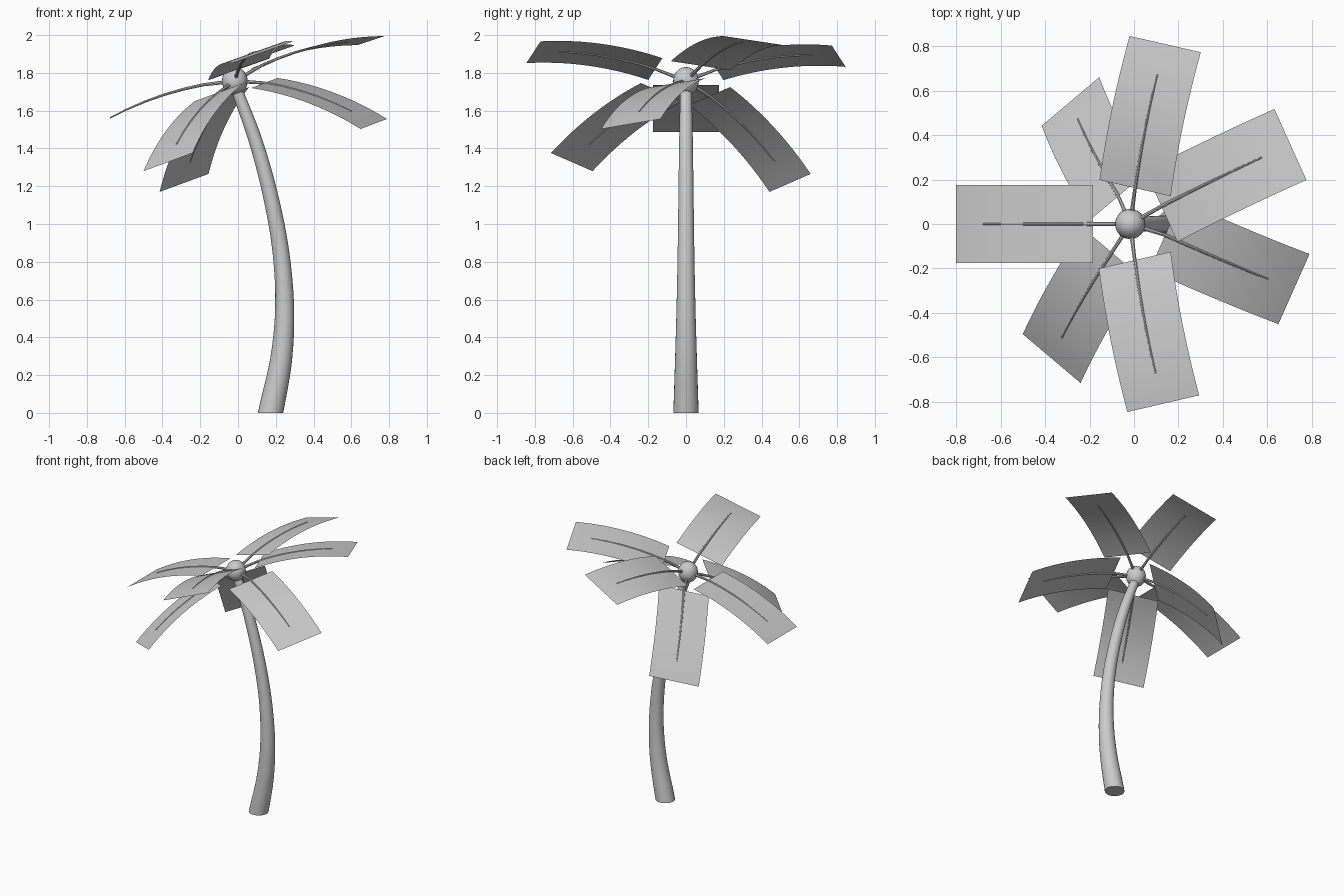
import bpy, bmesh, math
from mathutils import Vector

if "Cube" in bpy.data.objects:
    bpy.data.objects.remove(bpy.data.objects["Cube"])

grey = bpy.data.materials.new("plain_grey")
grey.diffuse_color = (0.6, 0.6, 0.6, 1)
grey.use_nodes = True
grey.node_tree.nodes["Principled BSDF"].inputs["Base Color"].default_value = grey.diffuse_color

CROWN = Vector((-0.017, 0, 1.757))


def finish(name, bm, angle=40):
    me = bpy.data.meshes.new(name)
    bm.to_mesh(me)
    bm.free()
    ob = bpy.data.objects.new(name, me)
    bpy.context.collection.objects.link(ob)
    me.materials.append(grey)
    bpy.ops.object.select_all(action='DESELECT')
    ob.select_set(True)
    bpy.context.view_layer.objects.active = ob
    bpy.ops.object.shade_smooth_by_angle(angle=math.radians(angle))
    return ob


def spline(pts, t):
    """Catmull-Rom point at t in 0..1"""
    n = len(pts) - 1
    i = min(int(t * n), n - 1)
    u = t * n - i
    p1, p2 = pts[i], pts[i + 1]
    p0 = pts[i - 1] if i else p1 * 2 - p2
    p3 = pts[i + 2] if i + 2 <= n else p2 * 2 - p1
    return 0.5 * (2 * p1 + (p2 - p0) * u + (2 * p0 - 5 * p1 + 4 * p2 - p3) * u * u
                  + (3 * p1 - p0 - 3 * p2 + p3) * u ** 3)


def tube(name, path, radii, sides, side, flat_ends=False):
    """Capped tube along path; side is a vector across the plane of the bend"""
    bm = bmesh.new()
    rings = []
    for i, (p, r) in enumerate(zip(path, radii)):
        tan = (path[min(i + 1, len(path) - 1)] - path[max(i - 1, 0)]).normalized()
        if flat_ends and i == 0:
            tan = Vector((0, 0, 1))
        b = side.normalized()
        a = b.cross(tan).normalized()
        rings.append([bm.verts.new(p + (a * math.cos(k * math.tau / sides)
                                        + b * math.sin(k * math.tau / sides)) * r)
                      for k in range(sides)])
    for lo, hi in zip(rings, rings[1:]):
        for k in range(sides):
            j = (k + 1) % sides
            bm.faces.new((lo[k], lo[j], hi[j], hi[k]))
    bm.faces.new(rings[0][::-1])
    bm.faces.new(rings[-1])
    bmesh.ops.recalc_face_normals(bm, faces=bm.faces)
    return finish(name, bm)


# trunk: bowed and tapering
knots = [Vector((x, 0, z, r)) for x, z, r in (
    (0.172, 0, 0.067), (0.228, 0.28, 0.058), (0.247, 0.56, 0.050), (0.226, 0.86, 0.044),
    (0.170, 1.16, 0.040), (0.090, 1.45, 0.036), (-0.01, 1.72, 0.030))]
samples = [spline(knots, i / 24) for i in range(25)]
tube("trunk", [s.to_3d() for s in samples], [s[3] for s in samples], 24,
     Vector((0, 1, 0)), True)

# crown knob
bm = bmesh.new()
bmesh.ops.create_uvsphere(bm, u_segments=24, v_segments=14, radius=1)
for v in bm.verts:
    v.co = Vector((v.co.x * 0.068, v.co.y * 0.068, v.co.z * 0.074)) + CROWN
finish("crown_knob", bm)

# leaves: left inner corner, left outer corner, right outer corner
LEAVES = [
    ((-0.185, -0.175, 1.737), (-0.80, -0.175, 1.488), (-0.80, 0.175, 1.488)),
    ((-0.155, 0.198, 1.762), (-0.02, 0.845, 1.832), (0.30, 0.772, 1.945)),
    ((0.051, 0.239, 1.814), (0.631, 0.517, 1.947), (0.775, 0.198, 1.995)),
    ((0.21, 0.108, 1.773), (0.789, -0.135, 1.556), (0.649, -0.45, 1.503)),
    ((0.165, -0.125, 1.878), (0.293, -0.77, 1.967), (-0.03, -0.845, 1.852)),
    ((0.03, -0.238, 1.746), (-0.24, -0.715, 1.376), (-0.50, -0.495, 1.28)),
    ((-0.20, 0.016, 1.63), (-0.415, 0.442, 1.17), (-0.156, 0.66, 1.265)),
]
SAG, SEG = 0.033, 12
for n, corners in enumerate(LEAVES, 1):
    inner, outer, far = (Vector(c) for c in corners)
    chord, across = outer - inner, far - outer
    up = across.cross(chord).normalized()

    def arc(t):
        return inner + chord * t + up * (4 * SAG * t * (1 - t))

    # blade: thin sheet bent along its length
    bm = bmesh.new()
    rows = [[bm.verts.new(arc(i / SEG) + across * w) for w in (0, 0.5, 1)]
            for i in range(SEG + 1)]
    for a, b in zip(rows, rows[1:]):
        for k in (0, 1):
            bm.faces.new((a[k], a[k + 1], b[k + 1], b[k]))
    finish(f"leaf_blade_{n}", bm)

    # stem: from the knob along the middle of the blade
    mid = [arc(t) + across / 2 for t in (0, 0.16, 0.32, 0.48, 0.64, 0.79)]
    path = [CROWN.lerp(mid[0], 0.3), CROWN.lerp(mid[0], 0.65)] + mid
    radii = [0.010 - 0.006 * i / (len(path) - 1) for i in range(len(path))]
    tube(f"leaf_stem_{n}", path, radii, 8, across)
